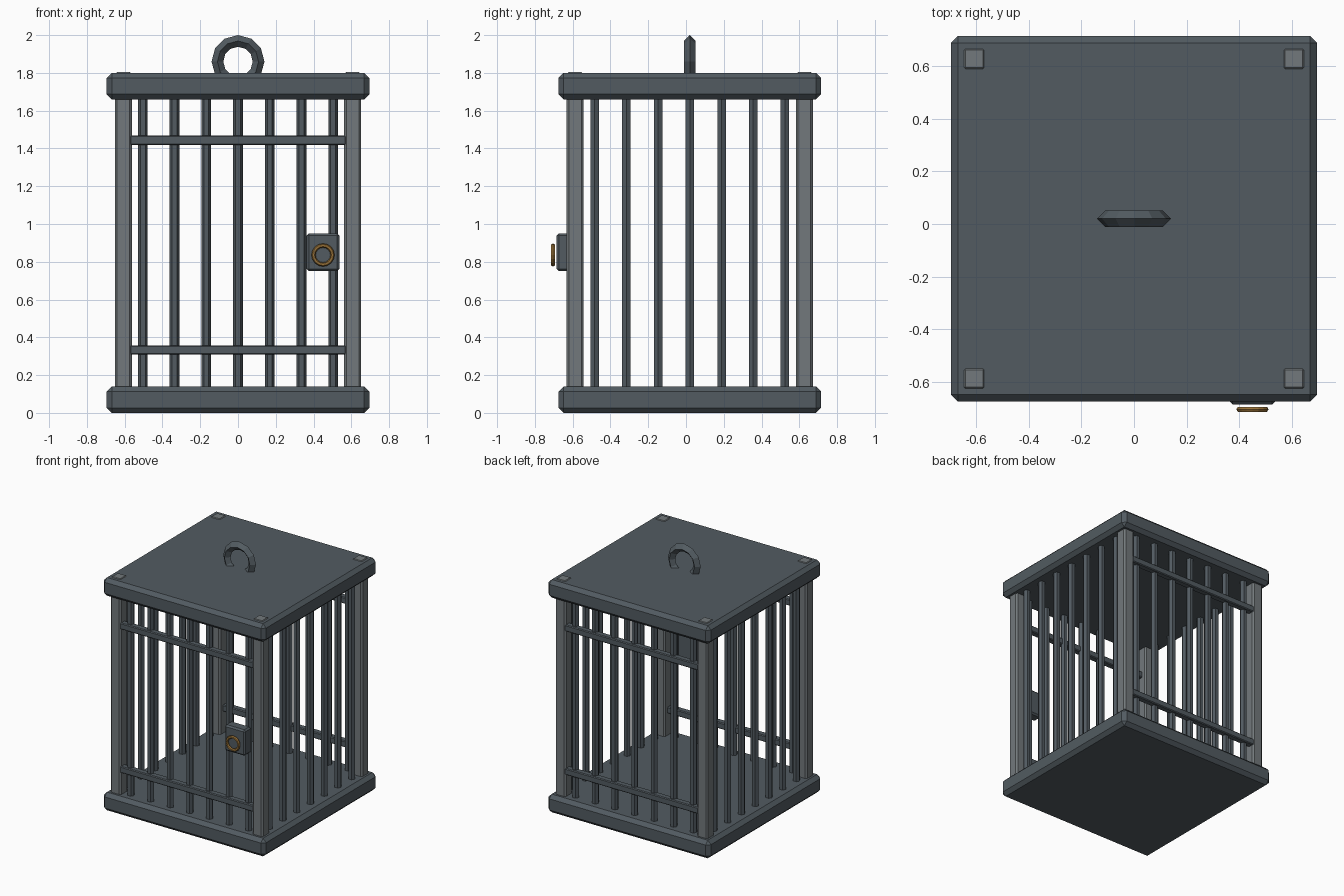
import bpy, bmesh, math
from mathutils import Matrix, Vector

if "Cube" in bpy.data.objects:
    bpy.data.objects.remove(bpy.data.objects["Cube"])

CY = 0.02      # cage centre in y (the lock sticks out at the front)
R = 0.607      # distance of posts and bars from the cage centre


def material(name, rgb):
    m = bpy.data.materials.new(name)
    m.diffuse_color = (*rgb, 1)
    m.use_nodes = True
    m.node_tree.nodes["Principled BSDF"].inputs["Base Color"].default_value = m.diffuse_color
    return m


iron = material("dark_iron", (0.085, 0.105, 0.12))
steel = material("grey_steel", (0.17, 0.19, 0.2))
brass = material("brass", (0.32, 0.17, 0.04))


def finish(name, bm, mat):
    bmesh.ops.recalc_face_normals(bm, faces=bm.faces)
    me = bpy.data.meshes.new(name)
    bm.to_mesh(me)
    bm.free()
    me.materials.append(mat)
    ob = bpy.data.objects.new(name, me)
    bpy.context.collection.objects.link(ob)
    return ob


def box(name, loc, size, bevel, mat):
    bm = bmesh.new()
    bmesh.ops.create_cube(bm, size=1)
    bmesh.ops.scale(bm, vec=size, verts=bm.verts)
    bmesh.ops.bevel(bm, geom=bm.edges[:], offset=bevel, segments=1, affect='EDGES')
    bmesh.ops.translate(bm, vec=loc, verts=bm.verts)
    return finish(name, bm, mat)


def bar(name, x, y):
    bm = bmesh.new()
    mat = Matrix.Translation((x, y, 0.9)) @ Matrix.Rotation(math.pi / 6, 4, 'Z')
    bmesh.ops.create_cone(bm, cap_ends=True, segments=6, radius1=0.026,
                          radius2=0.026, depth=1.6, matrix=mat)
    return finish(name, bm, iron)


def ring(name, loc, major, minor, n, k, mat):
    # upright ring facing the front
    bm = bmesh.new()
    loops = []
    for i in range(n):
        a = 2 * math.pi * i / n
        loop = []
        for j in range(k):
            b = 2 * math.pi * j / k
            r = major + minor * math.cos(b)
            p = Vector((r * math.sin(a), minor * math.sin(b), r * math.cos(a)))
            loop.append(bm.verts.new(p + Vector(loc)))
        loops.append(loop)
    for i in range(n):
        p, q = loops[i], loops[(i + 1) % n]
        for j in range(k):
            bm.faces.new((p[j], p[(j + 1) % k], q[(j + 1) % k], q[j]))
    return finish(name, bm, mat)


# Floor and roof plates
for name, z in (("floor_plate", 0.07), ("roof_plate", 1.73)):
    box(name, (0, CY, z), (1.39, 1.39, 0.14), 0.027, iron)

# Corner posts, just poking through the roof
for sx in (-1, 1):
    for sy in (-1, 1):
        box("corner_post", (sx * R, CY + sy * R, 0.905), (0.09, 0.09, 1.8), 0.012, steel)

# Seven bars on each side
for i in range(-3, 4):
    t = i * 0.168
    for s in (-1, 1):
        bar("front_back_bar", t, CY + s * R)
        bar("side_bar", s * R, CY + t)

# Cross rails on front and back
for s in (-1, 1):
    for z in (0.333, 1.443):
        box("cross_rail", (0, CY + s * (R + 0.016), z), (1.145, 0.05, 0.05), 0.006, iron)

# Lock with brass ring, and hanging ring on the roof
box("lock_box", (0.45, -0.643, 0.851), (0.174, 0.084, 0.2), 0.012, iron)
ring("lock_ring", (0.45, -0.704, 0.836), 0.05, 0.011, 16, 6, brass)
ring("hanging_ring", (0, CY, 1.86), 0.109, 0.031, 12, 4, iron)
